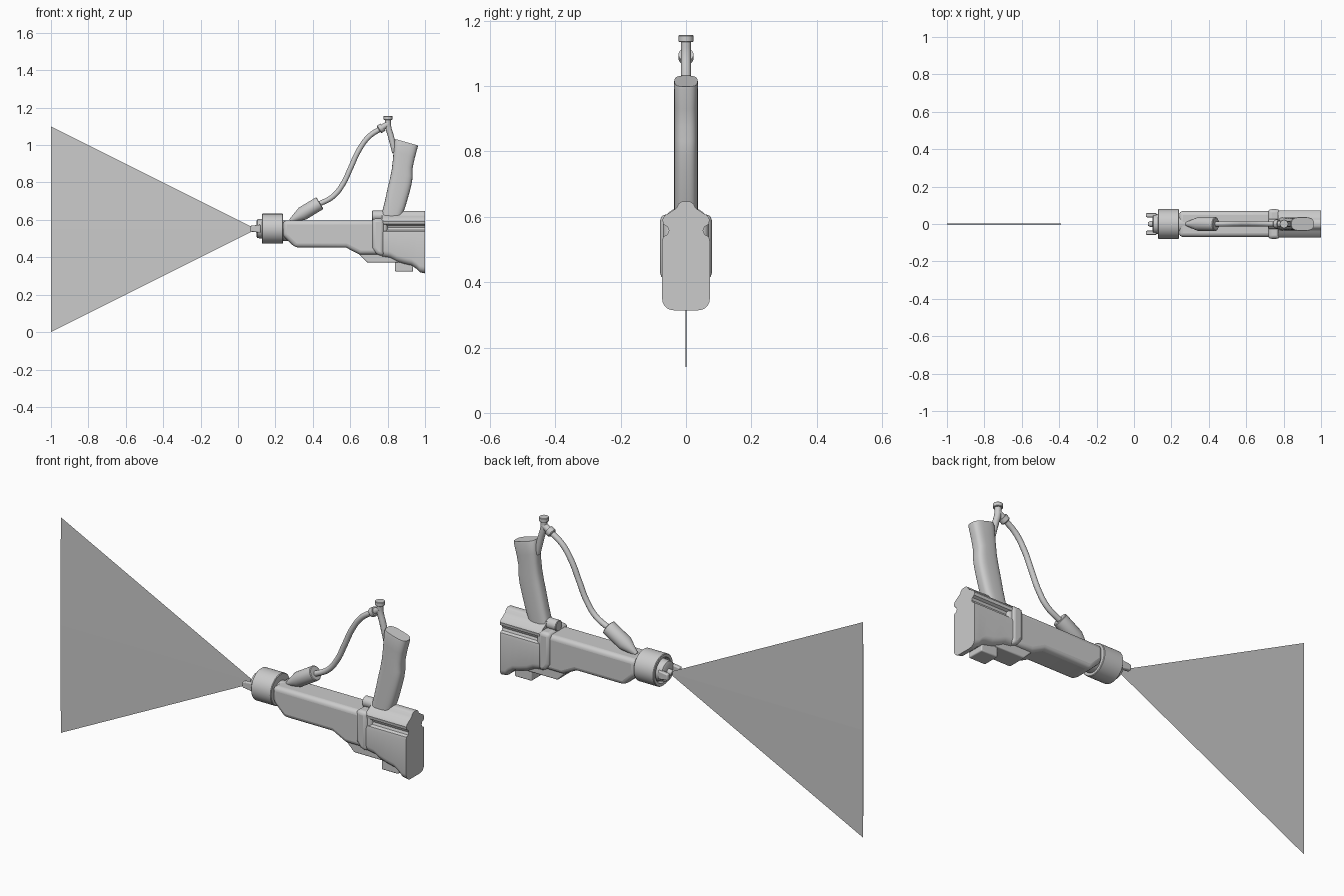
import bpy, bmesh, math
from mathutils import Vector

if "Cube" in bpy.data.objects:
    bpy.data.objects.remove(bpy.data.objects["Cube"])


def make(name, verts, faces, smooth=35, bevel=0, seg=3):
    me = bpy.data.meshes.new(name)
    me.from_pydata([tuple(v) for v in verts], [], faces)
    bm = bmesh.new()
    bm.from_mesh(me)
    bmesh.ops.remove_doubles(bm, verts=bm.verts, dist=1e-6)
    bmesh.ops.recalc_face_normals(bm, faces=bm.faces)
    bm.to_mesh(me)
    bm.free()
    ob = bpy.data.objects.new(name, me)
    bpy.context.collection.objects.link(ob)
    if bevel:
        m = ob.modifiers.new("bevel", 'BEVEL')
        m.width, m.segments, m.limit_method = bevel, seg, 'ANGLE'
        m.angle_limit = math.radians(40)
    bpy.ops.object.select_all(action='DESELECT')
    ob.select_set(True)
    bpy.context.view_layer.objects.active = ob
    if smooth:
        bpy.ops.object.shade_smooth_by_angle(angle=math.radians(smooth))
    return ob


def loft(name, rings, **kw):
    """Skin a list of equal-length rings and cap both ends."""
    n = len(rings[0])
    verts = [v for r in rings for v in r]
    faces = [(k * n + i, k * n + (i + 1) % n, (k + 1) * n + (i + 1) % n, (k + 1) * n + i)
             for k in range(len(rings) - 1) for i in range(n)]
    faces += [tuple(range(n)), tuple(range((len(rings) - 1) * n, len(rings) * n))]
    return make(name, verts, faces, **kw)


def prism(name, profile, half, y=0, **kw):
    """Side (x, z) profile extruded across y."""
    return loft(name, [[(x, y + s * half, z) for x, z in profile] for s in (-1, 1)], **kw)


def lathe(name, start, end, profile, n=32):
    """Turn (distance, radius) steps about the line start -> end in the y = 0 plane."""
    a = Vector((start[0], 0, start[1]))
    d = (Vector((end[0], 0, end[1])) - a).normalized()
    u, w = Vector((0, 1, 0)), d.cross(Vector((0, 1, 0)))
    rings = [[a + d * t + (u * math.cos(2 * math.pi * i / n) + w * math.sin(2 * math.pi * i / n)) * r
              for i in range(n)] for t, r in profile]
    return loft(name, rings)


def pipe(name, pts, radius):
    cu = bpy.data.curves.new(name, 'CURVE')
    cu.dimensions = '3D'
    cu.bevel_depth, cu.bevel_resolution, cu.resolution_u = radius, 4, 8
    cu.use_fill_caps = True
    sp = cu.splines.new('BEZIER')
    sp.bezier_points.add(len(pts) - 1)
    for p, (x, z) in zip(sp.bezier_points, pts):
        p.co = (x, 0, z)
        p.handle_left_type = p.handle_right_type = 'AUTO'
    ob = bpy.data.objects.new(name, cu)
    bpy.context.collection.objects.link(ob)
    return ob


# Flat spray fan, very slightly thick in the middle
make("spray_fan", [(0.1, 0, 0.55), (-1, 0, 0), (-1, -0.003, 0.55), (-1, 0, 1.1), (-1, 0.003, 0.55)],
     [(0, 1, 2), (0, 2, 3), (0, 3, 4), (0, 4, 1), (1, 2, 3, 4)], smooth=0)

# Nozzle: recessed retaining ring, air cap, tip and two horns
Z = 0.553
lathe("retaining_ring", (0, Z), (1, Z), [(0.15, 0.062), (0.128, 0.063), (0.128, 0.077), (0.131, 0.08),
                                         (0.238, 0.08), (0.241, 0.077), (0.241, 0.05)], 48)
lathe("air_cap", (0, Z), (1, Z), [(0.098, 0.04), (0.103, 0.05), (0.15, 0.056)])
lathe("spray_tip", (0, Z), (1, Z), [(0.075, 0.009), (0.085, 0.015), (0.105, 0.016)])
for s, side in ((-1, "front"), (1, "back")):
    prism("horn_" + side, [(0.064, Z - 0.015), (0.064, Z + 0.015), (0.12, Z + 0.022), (0.12, Z - 0.022)],
          0.011, y=s * 0.047, bevel=0.005)
lathe("neck", (0.22, Z - 0.01), (1, Z - 0.01), [(0, 0.055), (0.06, 0.055)])

# Main barrel body
prism("barrel_body", [(0.24, 0.597), (0.24, 0.515), (0.305, 0.452), (0.577, 0.452), (0.65, 0.415),
                      (0.80, 0.415), (0.80, 0.597)], 0.069, bevel=0.022, seg=4)

# Collar between body and rear block
prism("collar", [(0.717, 0.607), (0.717, 0.45), (0.74, 0.415), (0.78, 0.405), (0.78, 0.607)],
      0.079, bevel=0.018)
prism("lower_guard", [(0.647, 0.44), (0.647, 0.415), (0.69, 0.372), (0.86, 0.372), (0.86, 0.44)],
      0.052, bevel=0.006)

# Rear block with side grooves, top ridge and a belly that drops toward the back


def rear_section(x, zb):
    half = [(0.012, 0.647), (0.023, 0.64), (0.029, 0.627), (0.04, 0.619), (0.066, 0.603), (0.072, 0.592),
            (0.07, 0.577), (0.057, 0.57), (0.052, 0.558), (0.057, 0.546), (0.07, 0.539), (0.073, 0.525)]
    half += [(0.038 + 0.035 * math.cos(a), zb + 0.035 - 0.035 * math.sin(a))
             for a in (i * math.pi / 10 for i in range(6))]
    return [(x, y, z) for y, z in half] + [(x, -y, z) for y, z in reversed(half)]


loft("rear_block", [rear_section(x, zb) for x, zb in
                    ((0.77, 0.402), (0.815, 0.395), (0.85, 0.376), (0.89, 0.364), (0.93, 0.355),
                     (0.955, 0.338), (0.972, 0.32), (1.0, 0.314))])
lathe("top_ridge", (0.717, 0.622), (1, 0.622), [(0, 0.024), (0.003, 0.027), (0.12, 0.027)])
prism("lower_clip", [(0.84, 0.323), (0.936, 0.323), (0.936, 0.39), (0.84, 0.39)], 0.045, bevel=0.006)

# Handle: stack of rounded sections given by front and rear edge points


def grip_ring(x0, z0, x1, z1, hy, n=32):
    c, h = Vector(((x0 + x1) / 2, 0, (z0 + z1) / 2)), Vector(((x1 - x0) / 2, 0, (z1 - z0) / 2))
    out = []
    for i in range(n):
        a = 2 * math.pi * i / n
        ca, sa = math.cos(a), math.sin(a)
        e = 0.65
        out.append(c + h * math.copysign(abs(ca) ** e, ca)
                   + Vector((0, hy * math.copysign(abs(sa) ** e, sa), 0)))
    return out


loft("handle", [grip_ring(*r) for r in (
    (0.765, 0.62, 0.868, 0.60, 0.036), (0.785, 0.70, 0.895, 0.67, 0.036),
    (0.800, 0.77, 0.915, 0.74, 0.036), (0.812, 0.82, 0.928, 0.79, 0.036),
    (0.822, 0.87, 0.934, 0.83, 0.036), (0.828, 0.92, 0.933, 0.875, 0.036),
    (0.832, 0.97, 0.945, 0.93, 0.036), (0.838, 1.025, 0.961, 0.99, 0.037),
    (0.842, 1.032, 0.962, 0.998, 0.035))])

# Pipe fitting above the handle
pipe("inlet_pipe", [(0.802, 1.14), (0.803, 1.10), (0.818, 1.045), (0.84, 0.96)], 0.016)
lathe("inlet_cap", (0.802, 1.135), (0.802, 2), [(0, 0.021), (0.002, 0.023), (0.019, 0.023), (0.021, 0.021)])
lathe("tee_branch", (0.805, 1.115), (0.75, 1.08), [(0, 0.016), (0.035, 0.016), (0.035, 0.023), (0.057, 0.023),
                                                  (0.062, 0.018)])

# Hose and its lower connector
pipe("hose", [(0.775, 1.095), (0.70, 1.045), (0.645, 0.97), (0.603, 0.88), (0.56, 0.79),
              (0.51, 0.727), (0.425, 0.68)], 0.014)
lathe("hose_connector", (0.438, 0.69), (0.272, 0.59), [(0, 0.033), (0.003, 0.037), (0.11, 0.037), (0.185, 0.01)])
